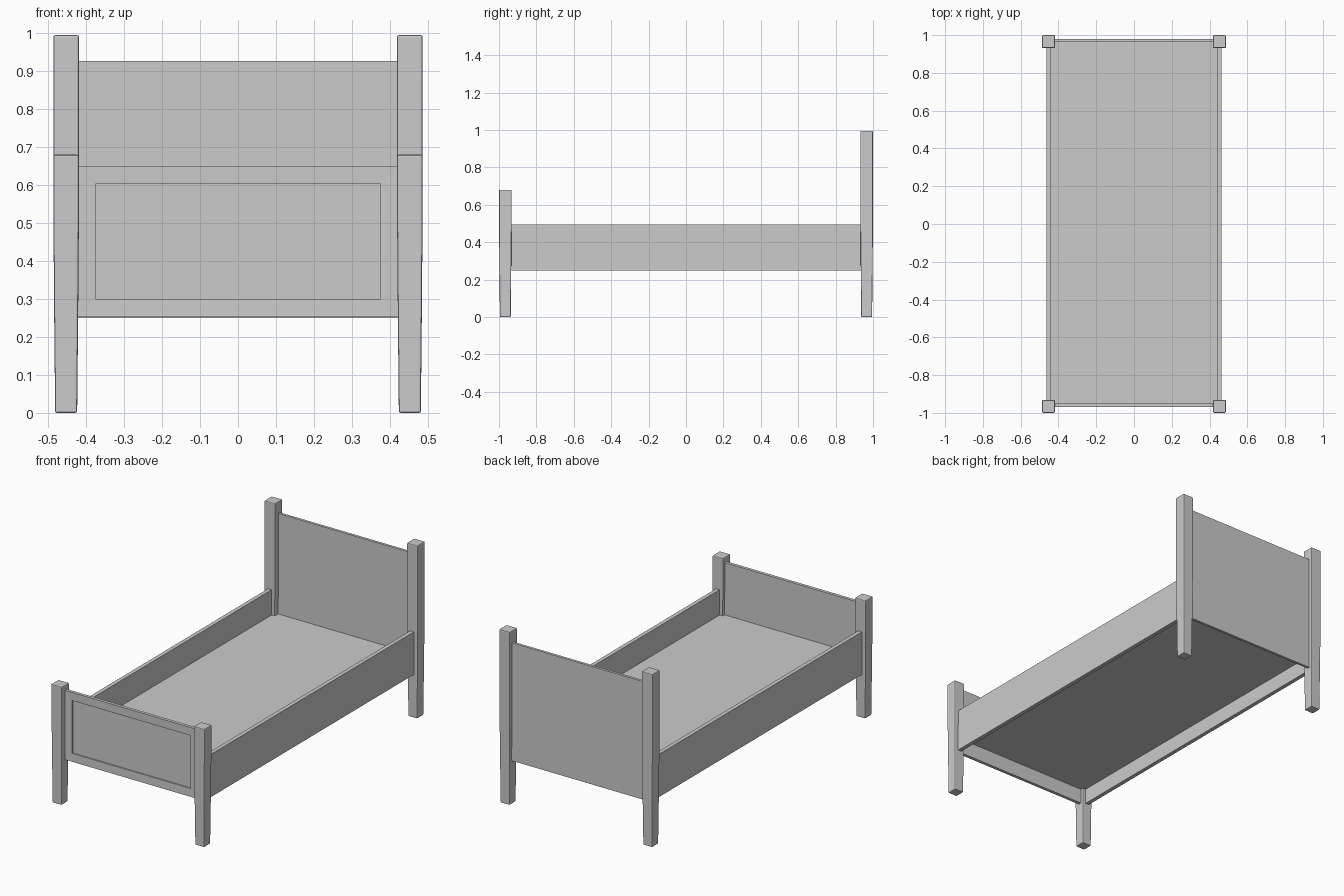
import bpy, bmesh

if "Cube" in bpy.data.objects:
    bpy.data.objects.remove(bpy.data.objects["Cube"])


def finish(name, bm):
    bmesh.ops.recalc_face_normals(bm, faces=bm.faces)
    mesh = bpy.data.meshes.new(name)
    bm.to_mesh(mesh)
    bm.free()
    obj = bpy.data.objects.new(name, mesh)
    bpy.context.collection.objects.link(obj)
    return obj


def box_mesh(x0, x1, y0, y1, z0, z1):
    bm = bmesh.new()
    bmesh.ops.create_cube(bm, size=1)
    for v in bm.verts:
        v.co.x = x1 if v.co.x > 0 else x0
        v.co.y = y1 if v.co.y > 0 else y0
        v.co.z = z1 if v.co.z > 0 else z0
    return bm


def post(name, x, y, height):
    # Square post that narrows towards the foot
    levels = [(0, 0.029), (0.25, 0.0315), (0.5, 0.0335), (height, 0.0338)]
    bm = bmesh.new()
    rings = [[bm.verts.new((x + sx * h, y + sy * h, z))
              for sx, sy in ((-1, -1), (1, -1), (1, 1), (-1, 1))]
             for z, h in levels]
    for a, b in zip(rings, rings[1:]):
        for i in range(4):
            j = (i + 1) % 4
            bm.faces.new((a[i], a[j], b[j], b[i]))
    bm.faces.new(rings[0][::-1])
    bm.faces.new(rings[-1])
    obj = finish(name, bm)
    bevel = obj.modifiers.new("soft_edges", 'BEVEL')
    bevel.width = 0.005
    bevel.segments = 2
    bevel.limit_method = 'ANGLE'


# Posts and side rails, left and right
for side, s in (("left", -1), ("right", 1)):
    post(f"front_post_{side}", s * 0.4526, -0.966, 0.68)
    post(f"back_post_{side}", s * 0.4526, 0.966, 0.995)
    xs = sorted((s * 0.44, s * 0.463))
    finish(f"side_rail_{side}", box_mesh(*xs, -0.945, 0.945, 0.25, 0.495))

# Headboard
finish("headboard", box_mesh(-0.423, 0.423, 0.964, 0.979, 0.25, 0.927))

# Footboard with a recessed front panel
bm = box_mesh(-0.423, 0.423, -0.968, -0.95, 0.252, 0.65)
bm.normal_update()
front = [f for f in bm.faces if f.normal.y < -0.9]
bmesh.ops.inset_region(bm, faces=front, thickness=0.067)
bmesh.ops.translate(bm, verts=front[0].verts, vec=(0, 0.001, 0))
bmesh.ops.inset_region(bm, faces=front, thickness=0.0005, depth=-0.006)
finish("footboard", bm)

# Mattress base
finish("bed_base", box_mesh(-0.441, 0.441, -0.951, 0.965, 0.338, 0.35))
